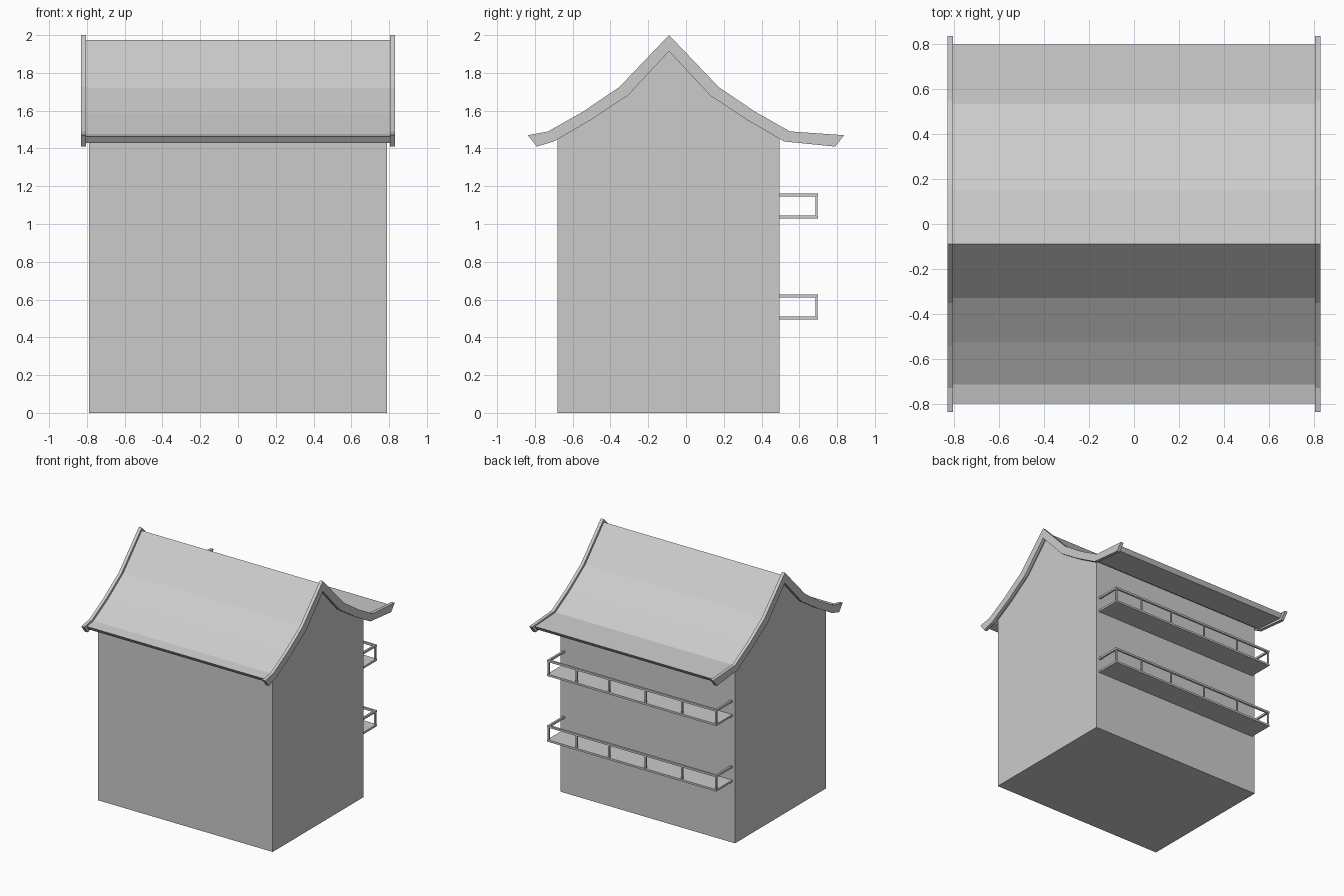
import bpy
import bmesh

cube = bpy.data.objects.get("Cube")
if cube:
    bpy.data.objects.remove(cube, do_unlink=True)

# One plain colour for the whole building
GREY = (0.6, 0.6, 0.6, 1.0)
plaster = bpy.data.materials.new("plain grey")
plaster.use_nodes = True
plaster.diffuse_color = GREY
plaster.node_tree.nodes["Principled BSDF"].inputs["Base Color"].default_value = GREY

RIDGE_Y = -0.09
WALL_FRONT, WALL_BACK = -0.68, 0.495


def finish(name, bm):
    bmesh.ops.recalc_face_normals(bm, faces=bm.faces)
    mesh = bpy.data.meshes.new(name)
    bm.to_mesh(mesh)
    bm.free()
    mesh.materials.append(plaster)
    obj = bpy.data.objects.new(name, mesh)
    bpy.context.collection.objects.link(obj)
    return obj


def band(name, upper, lower, x0, x1):
    """Solid between two matching (y, z) lines, extruded along x."""
    bm = bmesh.new()
    rows = [[bm.verts.new((x, y, z)) for y, z in line]
            for x in (x0, x1) for line in (upper, lower)]
    a, b, c, d = rows  # upper and lower at x0, upper and lower at x1
    for i in range(len(upper) - 1):
        for p, q in ((a, b), (c, d), (a, c), (b, d)):
            bm.faces.new((p[i], p[i + 1], q[i + 1], q[i]))
    for i in (0, -1):
        bm.faces.new((a[i], b[i], d[i], c[i]))
    return finish(name, bm)


def box(name, x0, x1, y0, y1, z0, z1):
    return band(name, [(y0, z1), (y1, z1)], [(y0, z0), (y1, z0)], x0, x1)


def roof_line(half, front_end, back_end):
    """Mirror a curve of (distance from ridge, z), with its own end at each eave."""
    front = [(RIDGE_Y - d, z) for d, z in reversed(half)]
    back = [(RIDGE_Y + d, z) for d, z in half[1:]]
    return [front_end] + front + back + [back_end]


# Curved roof slab
slab_top = roof_line([(0, 1.975), (0.24, 1.72), (0.435, 1.585), (0.625, 1.476)],
                     (-0.80, 1.462), (0.80, 1.462))
slab_under = roof_line([(0, 1.94), (0.225, 1.697), (0.42, 1.562), (0.615, 1.447)],
                       (-0.777, 1.43), (0.777, 1.43))
band("roof_slab", slab_top, slab_under, -0.807, 0.807)

# Raised gable boards at both ends of the roof
board_top = roof_line([(0, 2.0), (0.263, 1.725), (0.455, 1.595), (0.64, 1.49)],
                      (-0.837, 1.47), (0.837, 1.47))
board_under = roof_line([(0, 1.915), (0.218, 1.68), (0.415, 1.55), (0.61, 1.437)],
                        (-0.79, 1.41), (0.79, 1.41))
for side, x0 in (("right", -0.832), ("left", 0.806)):
    band(side + "_gable_board", board_top, board_under, x0, x0 + 0.026)

# House body, reaching up into the roof slab
wall_top = [(WALL_FRONT, 1.463), (-0.51, 1.57), (-0.315, 1.705), (RIDGE_Y, 1.95),
            (0.135, 1.705), (0.33, 1.57), (WALL_BACK, 1.47)]
band("house_body", wall_top, [(y, 0) for y, z in wall_top], -0.79, 0.79)

# Two balconies along the back wall
END, EDGE, BAR = 0.765, 0.70, 0.016
POSTS = (-0.757, -0.45, -0.12, 0.21, 0.505, 0.757)
for level, z in (("lower", 0.494), ("upper", 1.03)):
    rail = z + 0.116
    box(level + "_balcony_floor", -END, END, WALL_BACK, EDGE, z, z + BAR)
    box(level + "_balcony_back_rail", -END, END, EDGE - BAR, EDGE, rail, rail + BAR)
    for side, x0 in (("right", -END), ("left", END - BAR)):
        box(f"{level}_balcony_{side}_rail", x0, x0 + BAR,
            WALL_BACK, EDGE - BAR, rail, rail + BAR)
    for n, x in enumerate(POSTS, 1):
        box(f"{level}_balcony_post_{n}", x - 0.006, x + 0.006,
            EDGE - 0.015, EDGE - 0.004, z + BAR, rail)
